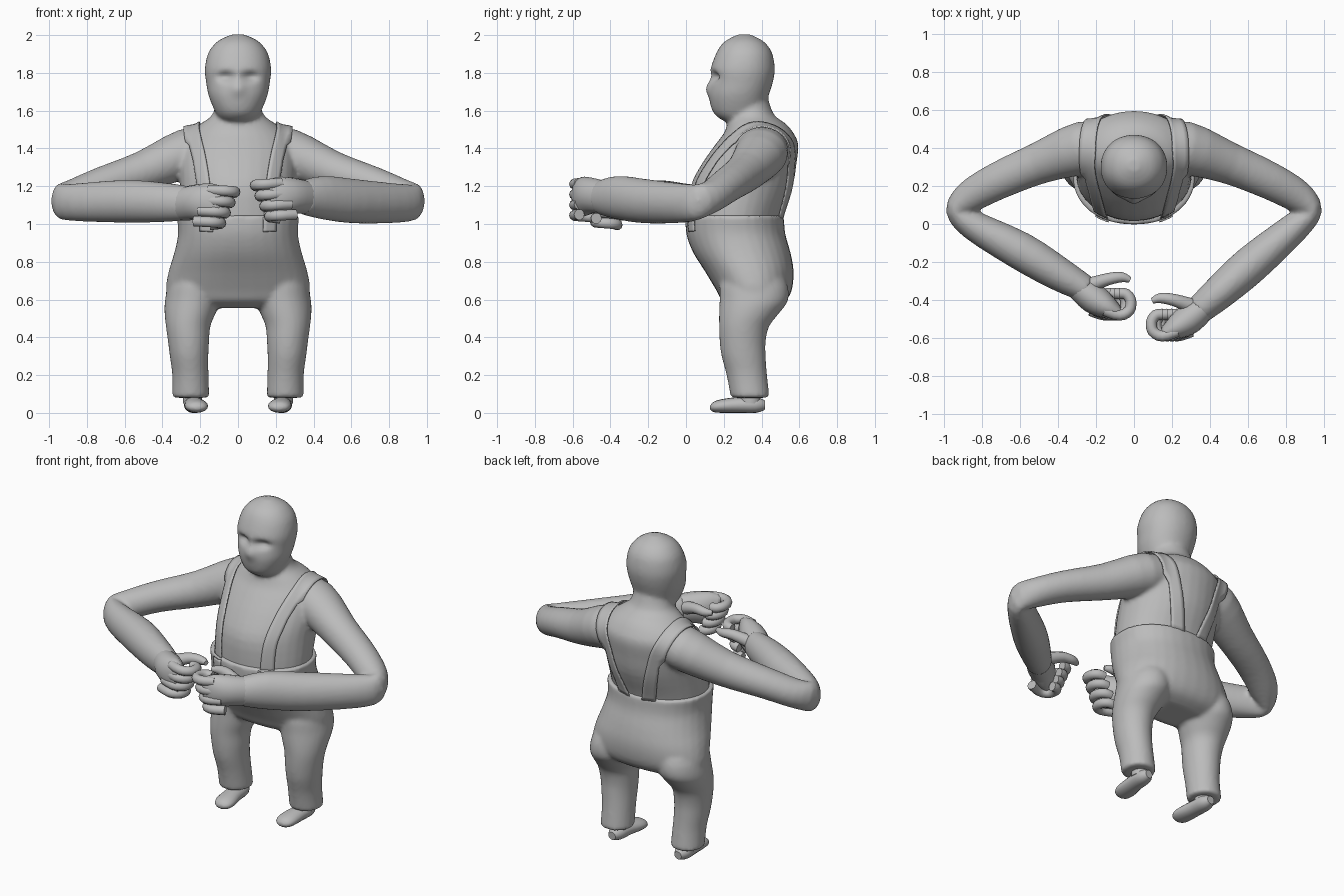
import bpy
import bmesh
import math
from mathutils import Vector

default_cube = bpy.data.objects.get("Cube")
if default_cube:
    bpy.data.objects.remove(default_cube, do_unlink=True)

# One plain grey for the whole figure
grey = bpy.data.materials.new("plain grey")
grey.use_nodes = True
grey.diffuse_color = (0.5, 0.5, 0.5, 1)
grey.node_tree.nodes["Principled BSDF"].inputs["Base Color"].default_value = (0.5, 0.5, 0.5, 1)


def refine(sections, steps=3):
    """Pass a smooth spline through the sections."""
    rows = [Vector(s) for s in sections]
    rows = [rows[0]] + rows + [rows[-1]]
    result = []
    for a, b, c, d in zip(rows, rows[1:], rows[2:], rows[3:]):
        for k in range(steps):
            t = k / steps
            result.append(b + (c - a) * (t / 2) + (a * 2 - b * 5 + c * 4 - d) * (t * t / 2)
                          + (b * 3 - a - c * 3 + d) * (t ** 3 / 2))
    return result + [rows[-1]]


def loft(bm, sections, upright=False, sides=32, power=1.0):
    """Skin elliptical rings; each section is x, y, z, side radius, other radius."""
    sections = refine(sections)
    centres = [Vector(section[:3]) for section in sections]
    rings = []
    for i, section in enumerate(sections):
        if upright:
            across, other = Vector((1, 0, 0)), Vector((0, 1, 0))
        else:
            before = centres[max(i - 1, 0)]
            after = centres[min(i + 1, len(centres) - 1)]
            tangent = (after - before).normalized()
            across = Vector((0, 0, 1)).cross(tangent).normalized()
            other = tangent.cross(across)
        ring = []
        for k in range(sides):
            angle = math.tau * k / sides
            c, s = (math.copysign(abs(v) ** power, v) for v in (math.cos(angle), math.sin(angle)))
            ring.append(bm.verts.new(centres[i] + across * section[3] * c + other * section[4] * s))
        rings.append(ring)
    faces = [bm.faces.new(rings[0][::-1]), bm.faces.new(rings[-1])]
    for low, high in zip(rings, rings[1:]):
        for k in range(sides):
            n = (k + 1) % sides
            faces.append(bm.faces.new((low[k], low[n], high[n], high[k])))
    bmesh.ops.recalc_face_normals(bm, faces=faces)


def finish(name, bm, sharp_angle=50):
    mesh = bpy.data.meshes.new(name)
    bm.to_mesh(mesh)
    bm.free()
    mesh.materials.append(grey)
    mesh.shade_smooth()
    mesh.set_sharp_from_angle(angle=math.radians(sharp_angle))
    obj = bpy.data.objects.new(name, mesh)
    bpy.context.collection.objects.link(obj)
    return obj


def fuse(obj, voxel, repeats, sharp_angle):
    """Blend overlapping lofts into one skin and bake the result."""
    remesh = obj.modifiers.new("fuse", "REMESH")
    remesh.mode = "VOXEL"
    remesh.voxel_size = voxel
    smooth = obj.modifiers.new("relax", "SMOOTH")
    smooth.factor = 0.5
    smooth.iterations = repeats
    graph = bpy.context.evaluated_depsgraph_get()
    baked = bpy.data.meshes.new_from_object(obj.evaluated_get(graph))
    obj.modifiers.clear()
    obj.data = baked
    if not baked.materials:
        baked.materials.append(grey)
    baked.shade_smooth()
    baked.set_sharp_from_angle(angle=math.radians(sharp_angle))


# Torso and neck: height, depth centre, half width, half depth
bm = bmesh.new()
torso = [(0.96, 0.26, 0.295, 0.24), (1.04, 0.26, 0.305, 0.245), (1.2, 0.295, 0.305, 0.27),
         (1.32, 0.335, 0.31, 0.25), (1.42, 0.375, 0.3, 0.22), (1.48, 0.385, 0.26, 0.185),
         (1.53, 0.375, 0.2, 0.155), (1.58, 0.35, 0.135, 0.115), (1.68, 0.33, 0.11, 0.1)]
loft(bm, [(0, y, z, rx, ry) for z, y, rx, ry in torso], upright=True)

# Head
head = [(1.535, 0.3, 0.07, 0.075), (1.56, 0.285, 0.1, 0.11), (1.6, 0.277, 0.124, 0.138),
        (1.68, 0.28, 0.156, 0.158), (1.75, 0.295, 0.169, 0.165), (1.82, 0.3, 0.176, 0.17),
        (1.9, 0.308, 0.16, 0.15), (1.95, 0.308, 0.127, 0.12), (1.98, 0.308, 0.088, 0.082),
        (2.004, 0.308, 0.03, 0.03)]
loft(bm, [(0, y, z, rx, ry) for z, y, rx, ry in head], upright=True, power=0.95)

# Arms: matching upper arms, forearms reaching forward by different amounts
upper_arm = [(0.14, 0.4, 1.4, 0.12, 0.11), (0.27, 0.4, 1.375, 0.14, 0.13),
             (0.5, 0.32, 1.28, 0.11, 0.107), (0.72, 0.225, 1.21, 0.098, 0.092),
             (0.87, 0.14, 1.15, 0.085, 0.087), (0.935, 0.07, 1.12, 0.055, 0.092)]
right_forearm = [(0.85, -0.005, 1.115, 0.078, 0.1), (0.6, -0.14, 1.12, 0.1, 0.113),
                 (0.4, -0.26, 1.115, 0.09, 0.105), (0.25, -0.345, 1.11, 0.07, 0.088)]
left_forearm = [(0.855, -0.01, 1.11, 0.078, 0.103), (0.62, -0.21, 1.12, 0.1, 0.117),
                (0.45, -0.36, 1.14, 0.09, 0.115), (0.34, -0.455, 1.14, 0.075, 0.09)]
for side, forearm in ((1, left_forearm), (-1, right_forearm)):
    loft(bm, [(side * s[0], *s[1:]) for s in upper_arm + forearm])
body = finish("body", bm)
fuse(body, 0.013, 4, 80)

# Face: sunken eyes below a brow, raised nose
for v in body.data.vertices:
    if v.co.z > 1.55 and v.co.y < 0.25:
        eye = math.exp(-((abs(v.co.x) - 0.065) / 0.045) ** 2 - ((v.co.z - 1.78) / 0.025) ** 2)
        nose = math.exp(-(v.co.x / 0.04) ** 2 - ((v.co.z - 1.72) / 0.04) ** 2)
        v.co.y += 0.035 * eye - 0.02 * nose

# Trousers: seat and two legs
bm = bmesh.new()
seat = [(1.045, 0.258, 0.325, 0.26), (0.95, 0.263, 0.317, 0.262), (0.85, 0.295, 0.337, 0.258),
        (0.75, 0.335, 0.367, 0.235), (0.65, 0.36, 0.382, 0.2), (0.59, 0.36, 0.35, 0.165),
        (0.555, 0.36, 0.24, 0.1)]
loft(bm, [(0, y, z, rx, ry) for z, y, rx, ry in seat], upright=True, power=0.92)
leg = [(0.82, 0.19, 0.33, 0.08, 0.12), (0.7, 0.225, 0.355, 0.135, 0.175),
       (0.6, 0.24, 0.36, 0.146, 0.182), (0.53, 0.253, 0.335, 0.136, 0.16),
       (0.46, 0.264, 0.308, 0.118, 0.133), (0.38, 0.262, 0.3, 0.109, 0.122),
       (0.3, 0.259, 0.305, 0.102, 0.117), (0.2, 0.252, 0.322, 0.096, 0.107),
       (0.08, 0.25, 0.34, 0.098, 0.103)]
for side in (1, -1):
    loft(bm, [(side * x, y, z, rx, ry) for z, x, y, rx, ry in leg], upright=True)
trousers = finish("trousers", bm)
fuse(trousers, 0.013, 5, 50)

# Feet with ankles
foot = [(0.235, 0.418, 0.04, 0.025, 0.025), (0.235, 0.37, 0.042, 0.05, 0.042),
        (0.23, 0.28, 0.042, 0.055, 0.042), (0.22, 0.19, 0.036, 0.062, 0.036),
        (0.216, 0.145, 0.03, 0.048, 0.026), (0.215, 0.128, 0.03, 0.02, 0.01)]
for side, word in ((1, "left"), (-1, "right")):
    bm = bmesh.new()
    loft(bm, [(side * s[0], *s[1:]) for s in foot], sides=16)
    loft(bm, [(side * 0.24, 0.34, z, 0.05, 0.055) for z in (0.05, 0.16)], upright=True, sides=16)
    finish(word + "_foot", bm)

# Hands: palm, thumb and four curled fingers
palm = [(0.37, -0.435, 1.14, 0.07, 0.088), (0.29, -0.5, 1.15, 0.08, 0.095),
        (0.22, -0.545, 1.145, 0.065, 0.105), (0.16, -0.575, 1.14, 0.035, 0.09)]
thumb = [(0.3, -0.43, 1.17, 0.04), (0.21, -0.4, 1.2, 0.032),
         (0.14, -0.39, 1.2, 0.027), (0.095, -0.405, 1.2, 0.015)]
finger = [(0.23, -0.565), (0.15, -0.59), (0.1, -0.565), (0.092, -0.515), (0.115, -0.48), (0.15, -0.475)]
for side, word, shift in ((1, "left", Vector()), (-1, "right", Vector((-0.075, 0.11, -0.035)))):
    def place(s):
        return (side * (s[0] + shift.x), s[1] + shift.y, s[2] + shift.z, s[3], s[-1])
    bm = bmesh.new()
    loft(bm, [place(s) for s in palm], sides=16)
    loft(bm, [place(s) for s in thumb], sides=10)
    for i in range(4):
        curl = [(x + 0.025 * i, y, 1.215 - 0.055 * i - 0.004 * k, 0.029)
                for k, (x, y) in enumerate(finger)]
        loft(bm, [place(s) for s in curl], sides=10)
    finish(word + "_hand", bm, 70)


def ribbon(name, path, half_width, target, gap):
    """Flat band laid on a target surface."""
    bm = bmesh.new()
    steps = (-1, -0.5, 0, 0.5, 1)
    rows = [[bm.verts.new(p + Vector((w * half_width, 0, 0))) for w in steps] for p in refine(path, 5)]
    for low, high in zip(rows, rows[1:]):
        for k in range(len(steps) - 1):
            bm.faces.new((low[k], low[k + 1], high[k + 1], high[k]))
    bmesh.ops.recalc_face_normals(bm, faces=bm.faces)
    obj = finish(name, bm)
    wrap = obj.modifiers.new("lay", "SHRINKWRAP")
    wrap.target = target
    wrap.wrap_method = "NEAREST_SURFACEPOINT"
    wrap.wrap_mode = "ABOVE_SURFACE"
    wrap.offset = gap
    thick = obj.modifiers.new("thickness", "SOLIDIFY")
    thick.thickness = 0.008
    thick.offset = 0


# Braces over the shoulders, drawing together at the back, and front tabs on the trousers
brace = [(0.175, 0.05, 1.03), (0.19, 0.06, 1.2), (0.215, 0.14, 1.35), (0.235, 0.24, 1.45),
         (0.245, 0.36, 1.53), (0.235, 0.48, 1.5), (0.205, 0.58, 1.4), (0.145, 0.57, 1.2), (0.09, 0.51, 1.03)]
for side, word in ((1, "left"), (-1, "right")):
    ribbon(word + "_brace", [(side * x, y, z) for x, y, z in brace], 0.047, body, 0.012)
    ribbon(word + "_brace_tab", [(side * 0.17, 0.03, z) for z in (1.03, 0.96)], 0.042, trousers, 0.005)
